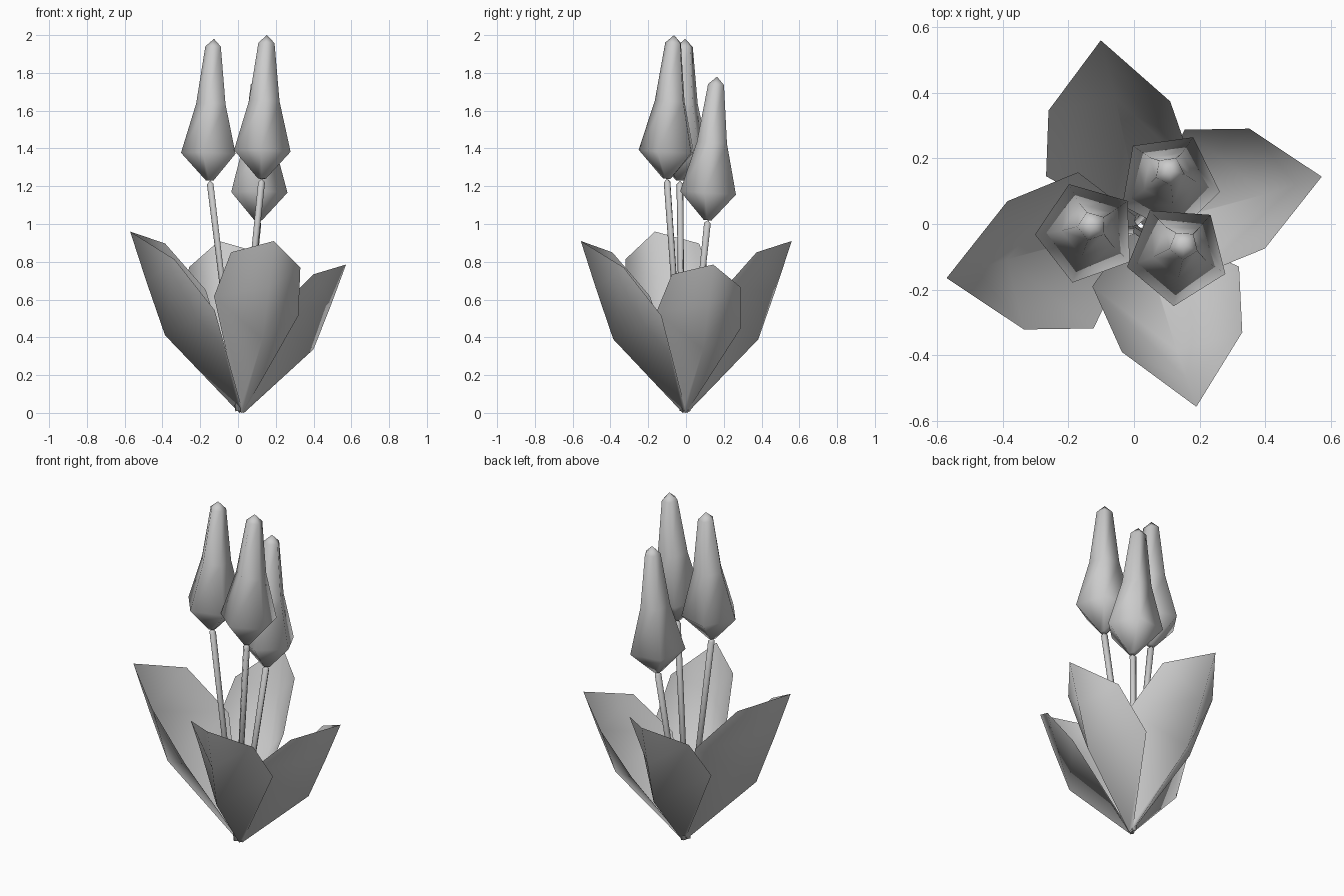
import bpy
import bmesh
import math
from mathutils import Vector, Matrix

cube = bpy.data.objects.get("Cube")
if cube:
    bpy.data.objects.remove(cube, do_unlink=True)

grey = bpy.data.materials.new("plain grey")
grey.use_nodes = True
COLOUR = (0.6, 0.6, 0.6, 1)
grey.diffuse_color = COLOUR
grey.node_tree.nodes["Principled BSDF"].inputs["Base Color"].default_value = COLOUR

CENTRE = Vector((0.02, -0.005, 0))


def finish(name, bm):
    """Turn a bmesh into a smooth shaded grey object."""
    for face in bm.faces:
        face.smooth = True
    mesh = bpy.data.meshes.new(name)
    bm.to_mesh(mesh)
    bm.free()
    mesh.materials.append(grey)
    obj = bpy.data.objects.new(name, mesh)
    bpy.context.collection.objects.link(obj)
    return obj


def lathe(name, start, end, profile, phase=0, sides=5):
    """Five-sided turned shape; profile is (fraction of the axis, radius)."""
    start, end = Vector(start), Vector(end)
    axis = end - start
    tilt = Vector((0, 0, 1)).rotation_difference(axis.normalized()).to_matrix()
    bm = bmesh.new()
    rings = []
    for t, r in profile:
        ring = []
        for i in range(sides):
            a = math.radians(phase) + math.tau * i / sides
            offset = tilt @ Vector((r * math.cos(a), r * math.sin(a), 0))
            ring.append(bm.verts.new(start + axis * t + offset))
        rings.append(ring)
    for low, high in zip(rings, rings[1:]):
        for i in range(sides):
            j = (i + 1) % sides
            bm.faces.new((low[i], low[j], high[j], high[i]))
    bm.faces.new(rings[0][::-1])
    # Pointed cap
    tip = bm.verts.new(end)
    for i in range(sides):
        bm.faces.new((rings[-1][i], rings[-1][(i + 1) % sides], tip))
    return finish(name, bm)


# Flower buds on leaning stems
BUD = [(0, 0.022), (0.19, 0.158), (0.54, 0.085), (0.945, 0.045)]
STEM = [(0, 0.014), (0.985, 0.019)]
flowers = {
    "left": ((0, -0.02, 0.01), (-0.148, -0.032, 1.23), (-0.127, -0.005, 1.98), 38),
    "front": ((0, -0.015, 0.01), (0.127, -0.10, 1.24), (0.153, -0.063, 2.0), 50),
    "back": ((0.01, 0.01, 0.01), (0.106, 0.116, 1.02), (0.108, 0.164, 1.78), 62),
}
for side, (foot, neck, tip, phase) in flowers.items():
    lathe(side + "_stem", foot, neck, STEM, phase)
    lathe(side + "_bud", neck, tip, BUD, phase)

# Cupped leaf: rows of one edge, midrib, other edge, then the point
ROWS = [
    ((-0.012, 0.005, 0.01), (0, -0.012, 0), (0.012, 0.005, 0.01)),
    ((-0.147, -0.185, 0.617), (0.11, -0.38, 0.39), (0.30, -0.125, 0.515)),
    ((-0.057, -0.385, 0.85), (0.143, -0.472, 0.66), (0.31, -0.325, 0.77)),
]
POINT = (0.17, -0.552, 0.91)


def leaf(name, turn, width, height):
    place = (Matrix.Translation(CENTRE)
             @ Matrix.Rotation(math.radians(turn), 4, "Z")
             @ Matrix.Diagonal((width, width, height, 1)))
    bm = bmesh.new()
    grid = [[bm.verts.new(place @ Vector(p)) for p in row] for row in ROWS]
    tip = bm.verts.new(place @ Vector(POINT))
    for low, high in zip(grid, grid[1:]):
        for i in range(2):
            bm.faces.new((low[i], low[i + 1], high[i + 1], high[i]))
    for i in range(2):
        bm.faces.new((grid[-1][i], grid[-1][i + 1], tip))
    return finish(name, bm)


leaf("front_leaf", 0, 1, 1)
leaf("left_leaf", 88, 0.99, 0.863)
leaf("back_leaf", 175, 1, 1)
leaf("right_leaf", -92, 1.06, 1.055)
